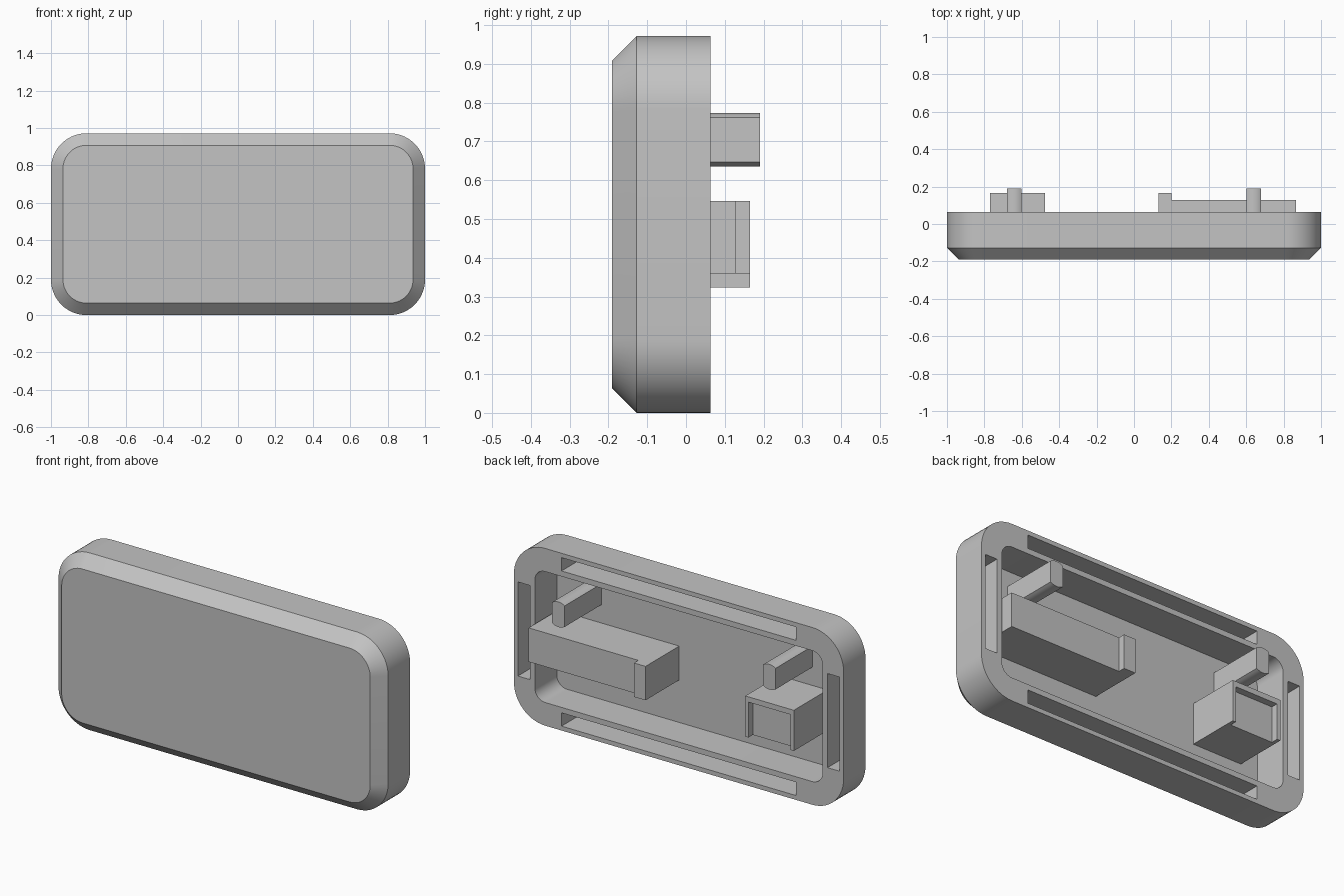
import bpy
import bmesh
from math import pi, cos, sin, asin, radians
from mathutils import Vector

cube = bpy.data.objects.get("Cube")
if cube:
    bpy.data.objects.remove(cube, do_unlink=True)

HALF_X, MID_Z, HALF_Z, CORNER = 1.0, 0.486, 0.486, 0.19
FRONT, SHOULDER, BACK = -0.191, -0.127, 0.063
FLOOR = -0.127
ROOT = FLOOR - 0.02       # parts sink slightly into the floor

grey = bpy.data.materials.new("light_grey")
grey.use_nodes = True
colour = (0.55, 0.55, 0.55, 1)
grey.diffuse_color = colour
grey.node_tree.nodes["Principled BSDF"].inputs["Base Color"].default_value = colour


def finish(name, bm):
    bmesh.ops.recalc_face_normals(bm, faces=bm.faces)
    mesh = bpy.data.meshes.new(name)
    bm.to_mesh(mesh)
    bm.free()
    mesh.materials.append(grey)
    obj = bpy.data.objects.new(name, mesh)
    bpy.context.collection.objects.link(obj)
    return obj


def activate(obj):
    bpy.ops.object.select_all(action="DESELECT")
    obj.select_set(True)
    bpy.context.view_layer.objects.active = obj


def smooth(obj):
    activate(obj)
    bpy.ops.object.shade_smooth_by_angle(angle=radians(30))


def add_prism(bm, points, direction):
    """Extrude a closed outline along a direction."""
    d = Vector(direction)
    low = [bm.verts.new(p) for p in points]
    high = [bm.verts.new(Vector(p) + d) for p in points]
    bm.faces.new(low)
    bm.faces.new(high)
    for i in range(len(low)):
        j = (i + 1) % len(low)
        bm.faces.new((low[i], low[j], high[j], high[i]))


def add_box(bm, x0, x1, y0, y1, z0, z1):
    add_prism(bm, [(x0, y0, z0), (x1, y0, z0), (x1, y1, z0), (x0, y1, z0)],
              (0, 0, z1 - z0))


def cut(obj, cutter):
    cutter.hide_render = True
    mod = obj.modifiers.new("cut", "BOOLEAN")
    mod.operation = "DIFFERENCE"
    mod.solver = "EXACT"
    mod.object = cutter
    activate(obj)
    bpy.ops.object.modifier_apply(modifier=mod.name)
    bpy.data.objects.remove(cutter, do_unlink=True)


def rounded_ring(bm, inset, y, steps=14):
    """Rounded rectangle, concentric with the outer outline."""
    r = CORNER - inset
    ring = []
    for k, (sx, sz) in enumerate([(1, 1), (-1, 1), (-1, -1), (1, -1)]):
        for i in range(steps + 1):
            a = (k + i / steps) * pi / 2
            ring.append(bm.verts.new((sx * (HALF_X - CORNER) + r * cos(a), y,
                                      MID_Z + sz * (HALF_Z - CORNER) + r * sin(a))))
    return ring


# Shell: chamfered front, straight sides, open cavity at the back
bm = bmesh.new()
rings = [rounded_ring(bm, inset, y) for inset, y in
         [(0.064, FRONT), (0, SHOULDER), (0, BACK), (0.127, BACK), (0.127, FLOOR)]]
bm.faces.new(rings[0])
bm.faces.new(rings[-1])
for a, b in zip(rings, rings[1:]):
    for i in range(len(a)):
        j = (i + 1) % len(a)
        bm.faces.new((a[i], a[j], b[j], b[i]))
shell = finish("shell", bm)

# Four narrow slots in the back rim
bm = bmesh.new()
slot_floor = BACK - 0.13
for s in (-1, 1):
    x0, x1 = sorted((s * 0.903, s * 0.976))
    add_box(bm, x0, x1, slot_floor, BACK + 0.1, MID_Z - 0.258, MID_Z + 0.258)
    z0, z1 = sorted((MID_Z + s * 0.389, MID_Z + s * 0.462))
    add_box(bm, -0.711, 0.711, slot_floor, BACK + 0.1, z0, z1)
cut(shell, finish("slot_cutter", bm))
smooth(shell)

# Latch bar with a raised hook at its inner end
bm = bmesh.new()
add_prism(bm, [(x, y, 0.36) for x, y in
               [(0.13, ROOT), (0.866, ROOT), (0.866, 0.127),
                (0.2, 0.127), (0.2, 0.165), (0.13, 0.165)]], (0, 0, 0.186))
finish("latch_bar", bm)

# Catch block with a recess open towards the bottom
bm = bmesh.new()
add_box(bm, -0.77, -0.475, ROOT, 0.165, 0.323, 0.546)
catch = finish("catch_block", bm)
bm = bmesh.new()
add_box(bm, -0.75, -0.494, 0.127, 0.3, 0.2, 0.517)
cut(catch, finish("recess_cutter", bm))

# Pins: cylinders with flattened sides
RADIUS, FLAT = 0.069, 0.038
span = asin(FLAT / RADIUS)
for side, x in (("left", 0.64), ("right", -0.64)):
    outline = []
    for base in (pi / 2, 3 * pi / 2):
        for i in range(9):
            a = base - span + 2 * span * i / 8
            outline.append((x + RADIUS * cos(a), ROOT, 0.704 + RADIUS * sin(a)))
    bm = bmesh.new()
    add_prism(bm, outline, (0, 0.191 - ROOT, 0))
    smooth(finish(side + "_pin", bm))
